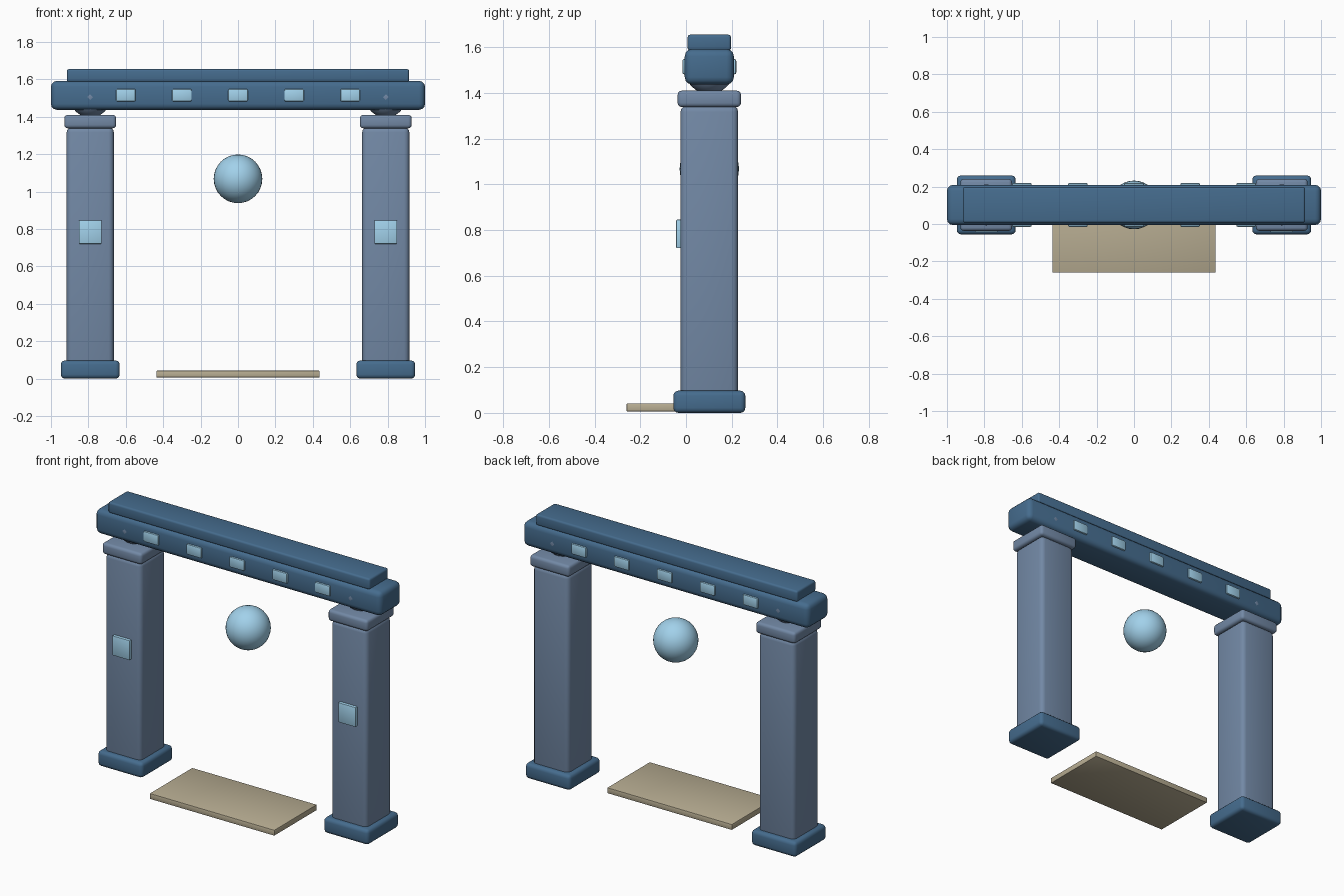
import bpy

if "Cube" in bpy.data.objects:
    bpy.data.objects.remove(bpy.data.objects["Cube"])

YC = 0.102  # centre line of the gate


def material(name, rgb):
    m = bpy.data.materials.new(name)
    m.diffuse_color = (*rgb, 1)
    m.use_nodes = True
    m.node_tree.nodes["Principled BSDF"].inputs["Base Color"].default_value = m.diffuse_color
    return m


STONE = material("stone", (0.17, 0.25, 0.38))
BLUE = material("blue_trim", (0.06, 0.15, 0.27))
GLOW = material("pale_blue_glow", (0.36, 0.64, 0.83))
SAND = material("sand", (0.48, 0.42, 0.29))


def box(name, x, y, z, mat, bevel, segments=3):
    """Bevelled box from (min, max) ranges on each axis."""
    bpy.ops.mesh.primitive_cube_add(size=1, location=[(a + b) / 2 for a, b in (x, y, z)])
    ob = bpy.context.object
    ob.name = name
    ob.scale = [b - a for a, b in (x, y, z)]
    bpy.ops.object.transform_apply(location=False, rotation=False, scale=True)
    ob.data.materials.append(mat)
    mod = ob.modifiers.new("bevel", "BEVEL")
    mod.width = bevel
    mod.segments = segments
    bpy.ops.object.modifier_apply(modifier=mod.name)
    bpy.ops.object.shade_smooth_by_angle()
    return ob


def span(centre, size):
    return (centre - size / 2, centre + size / 2)


def ball(name, loc, radius, mat):
    bpy.ops.mesh.primitive_uv_sphere_add(segments=32, ring_count=16, radius=radius, location=loc)
    ob = bpy.context.object
    ob.name = name
    ob.data.materials.append(mat)
    bpy.ops.object.shade_smooth()
    return ob


# pillars with base, cap, ball joint and front inlay
for side, s in (("left", -1), ("right", 1)):
    cx = 0.79 * s
    box(f"{side}_base", span(cx, 0.315), span(YC, 0.315), (0, 0.097), BLUE, 0.022)
    box(f"{side}_pillar", span(cx, 0.252), span(YC, 0.252), (0.002, 1.345), STONE, 0.028)
    box(f"{side}_cap", span(cx, 0.277), span(YC, 0.277), (1.338, 1.41), STONE, 0.018)
    ball(f"{side}_joint", (cx, YC, 1.505), 0.109, STONE)
    box(f"{side}_pillar_inlay", span(cx, 0.122), (-0.043, -0.015), span(0.783, 0.125), GLOW, 0.005, 2)

# lintel and the slab on top
box("lintel", (-1, 1), span(YC, 0.215), (1.437, 1.592), BLUE, 0.032)
box("top_slab", (-0.915, 0.915), span(YC, 0.19), (1.585, 1.655), BLUE, 0.012)

# inlays on both faces of the lintel
for i in range(5):
    x = -0.6 + 0.3 * i
    for face, s in (("front", -1), ("back", 1)):
        box(f"{face}_lintel_inlay_{i + 1}", span(x, 0.105), span(YC + s * 0.106, 0.024),
            span(1.515, 0.067), GLOW, 0.008, 2)

# floating orb and threshold plate
ball("orb", (0, YC, 1.068), 0.13, GLOW)
box("threshold_plate", (-0.436, 0.436), (-0.26, 0.165), (0.006, 0.042), SAND, 0.004, 2)
